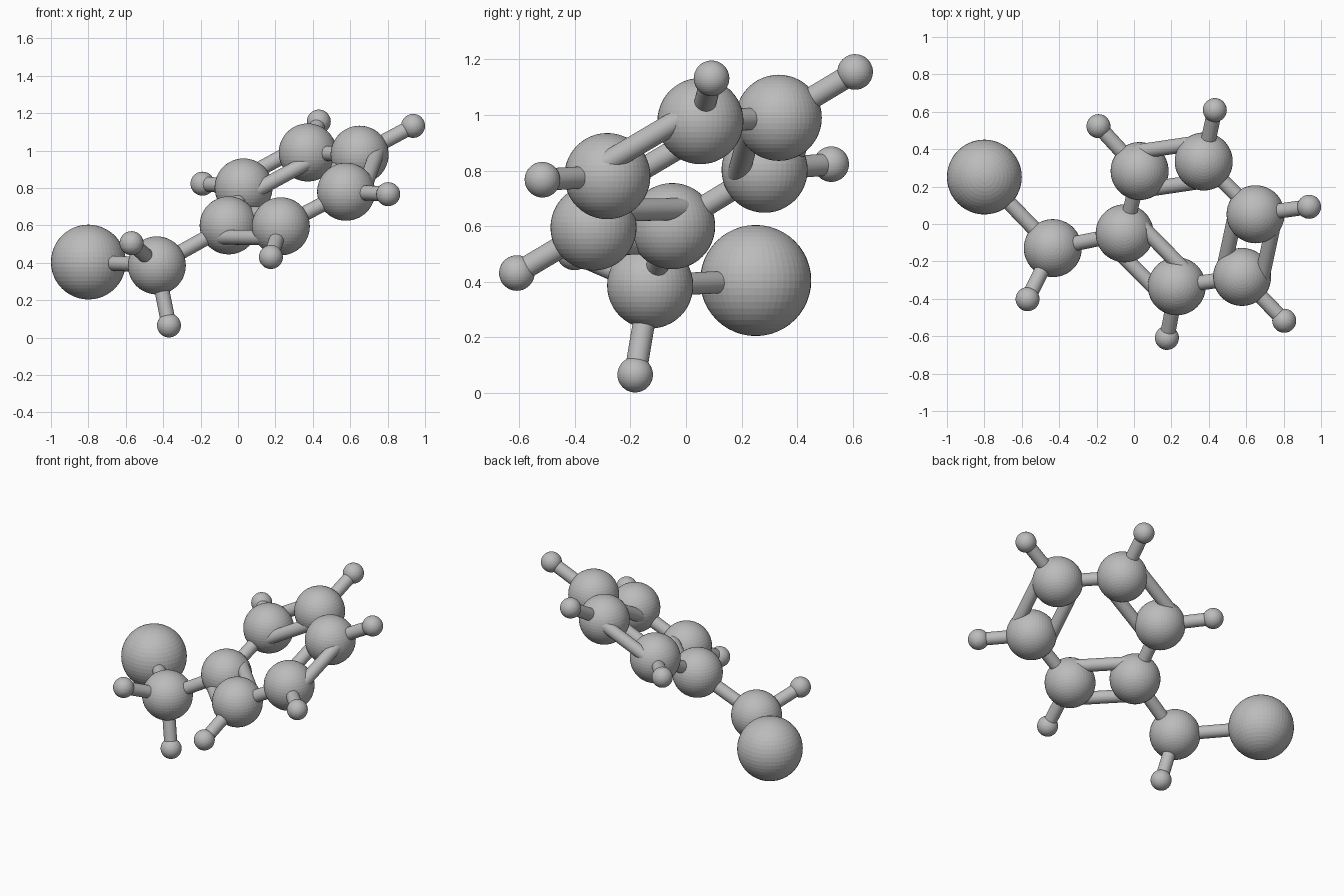
import bpy
from mathutils import Vector

cube = bpy.data.objects.get("Cube")
if cube:
    bpy.data.objects.remove(cube, do_unlink=True)

grey = bpy.data.materials.new("matte_grey")
grey.use_nodes = True
colour = (0.5, 0.5, 0.5, 1)
grey.diffuse_color = colour
grey.node_tree.nodes["Principled BSDF"].inputs["Base Color"].default_value = colour

LARGE, MEDIUM, SMALL = 0.2, 0.155, 0.064   # ball radii
ROD = 0.04                                 # rod radius
PAIR_OFFSET = 0.11                         # shift of each rod in a double link


def finish(name):
    obj = bpy.context.object
    obj.name = name
    obj.data.materials.append(grey)
    return obj


def ball(name, centre, radius):
    bpy.ops.mesh.primitive_uv_sphere_add(
        segments=48, ring_count=24, radius=radius, location=centre)
    finish(name)


def rod(name, a, b):
    d = b - a
    bpy.ops.mesh.primitive_cylinder_add(
        vertices=32, radius=ROD, depth=d.length, location=(a + b) / 2)
    obj = finish(name)
    obj.rotation_euler = d.to_track_quat('Z', 'Y').to_euler()
    bpy.ops.object.shade_smooth_by_angle()


# Ring balls in order, each with its outer small ball (the first has none)
ring = [Vector(p) for p in (
    (-0.05, -0.05, 0.60), (0.03, 0.283, 0.803), (0.373, 0.334, 0.99),
    (0.65, 0.052, 0.978), (0.578, -0.283, 0.78), (0.229, -0.333, 0.595))]
outer = [Vector(p) for p in (
    (-0.19, 0.523, 0.823), (0.432, 0.609, 1.155), (0.936, 0.092, 1.132),
    (0.803, -0.517, 0.767), (0.176, -0.609, 0.431))]

for i, p in enumerate(ring):
    ball(f"ring_ball_{i + 1}", p, MEDIUM)
for i, q in enumerate(outer):
    ball(f"ring_tip_{i + 1}", q, SMALL)
    rod(f"ring_tip_rod_{i + 1}", ring[i + 1], q)

# Ring links alternate between single rods and pairs lying in the ring plane
middle = sum(ring, Vector()) / len(ring)
for i, a in enumerate(ring):
    b = ring[(i + 1) % len(ring)]
    if i % 2 == 0:
        rod(f"ring_rod_{i + 1}", a, b)
    else:
        d = (b - a).normalized()
        out = (a + b) / 2 - middle
        out = (out - d * out.dot(d)).normalized() * PAIR_OFFSET
        rod(f"ring_outer_rod_{i + 1}", a + out, b + out)
        rod(f"ring_inner_rod_{i + 1}", a - out, b - out)

# Side arm: a medium ball with two small tips and one large ball
arm = Vector((-0.434, -0.129, 0.386))
ball("arm_ball", arm, MEDIUM)
rod("arm_rod", ring[0], arm)
for name, centre, radius in (
        ("arm_large", Vector((-0.8, 0.251, 0.404)), LARGE),
        ("arm_front_tip", Vector((-0.569, -0.402, 0.505)), SMALL),
        ("arm_lower_tip", Vector((-0.369, -0.183, 0.065)), SMALL)):
    ball(name + "_ball", centre, radius)
    rod(name + "_rod", arm, centre)
